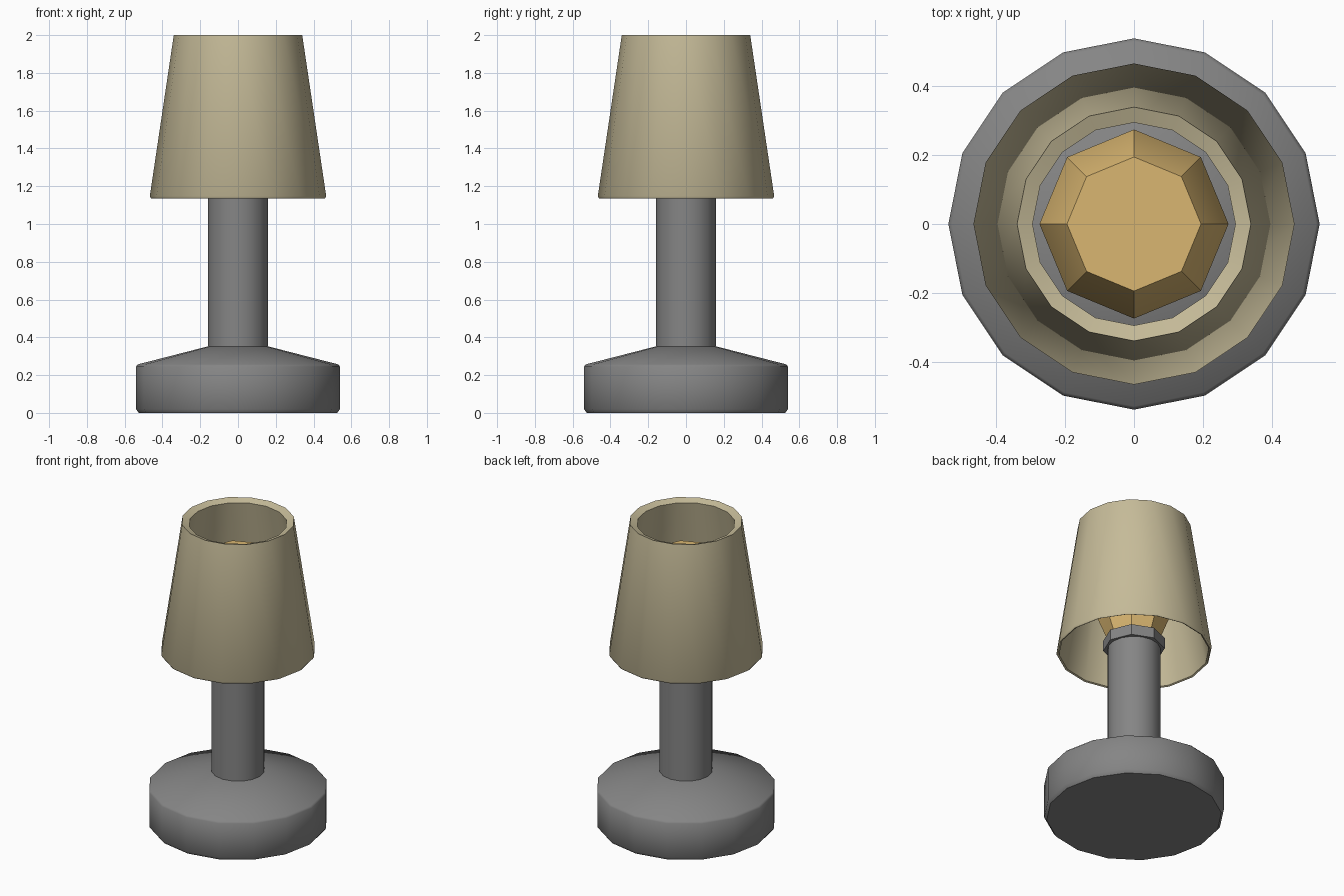
import bpy, bmesh, math

cube = bpy.data.objects.get("Cube")
if cube:
    bpy.data.objects.remove(cube, do_unlink=True)


def make_material(name, rgb):
    mat = bpy.data.materials.new(name)
    mat.use_nodes = True
    mat.diffuse_color = (*rgb, 1)
    bsdf = next(n for n in mat.node_tree.nodes if n.type == 'BSDF_PRINCIPLED')
    bsdf.inputs["Base Color"].default_value = (*rgb, 1)
    return mat


def lathe(name, profile, sides, mat, smooth_angle, closed=False):
    """Revolve (radius, height) points about z; open profiles get end caps."""
    bm = bmesh.new()
    rings = []
    for r, z in profile:
        angles = [2 * math.pi * i / sides for i in range(sides)]
        rings.append([bm.verts.new((r * math.cos(a), r * math.sin(a), z)) for a in angles])
    pairs = list(zip(rings, rings[1:]))
    if closed:
        pairs.append((rings[-1], rings[0]))
    else:
        bm.faces.new(rings[0])
        bm.faces.new(rings[-1])
    for low, high in pairs:
        for i in range(sides):
            j = (i + 1) % sides
            bm.faces.new((low[i], low[j], high[j], high[i]))
    bmesh.ops.recalc_face_normals(bm, faces=bm.faces)
    mesh = bpy.data.meshes.new(name)
    bm.to_mesh(mesh)
    bm.free()
    mesh.materials.append(mat)
    obj = bpy.data.objects.new(name, mesh)
    bpy.context.collection.objects.link(obj)
    bpy.ops.object.select_all(action='DESELECT')
    obj.select_set(True)
    bpy.context.view_layer.objects.active = obj
    bpy.ops.object.shade_smooth_by_angle(angle=math.radians(smooth_angle))
    return obj


grey = make_material("grey_metal", (0.235, 0.235, 0.235))
beige = make_material("beige_fabric", (0.56, 0.495, 0.315))
amber = make_material("warm_bulb", (0.70, 0.47, 0.165))

# Weighted foot with softened rims and a sloping top
lathe("base", [(0.525, 0), (0.54, 0.02), (0.54, 0.245), (0.53, 0.257), (0.16, 0.352)],
      16, grey, 40)

# Upright column
lathe("stem", [(0.16, 0.33), (0.16, 1.17)], 16, grey, 40)

# Octagonal socket under the bulb
lathe("socket", [(0.185, 1.155), (0.185, 1.225)], 8, grey, 30)

# Faceted bulb
lathe("bulb", [(0.155, 1.22), (0.275, 1.52), (0.275, 1.62), (0.195, 1.78)], 8, amber, 30)

# Hollow tapered shade, with a thick top rim and a thin lower lip
lathe("shade", [(0.34, 2), (0.467, 1.147), (0.46, 1.135), (0.45, 1.14), (0.295, 1.983)],
      16, beige, 50, closed=True)
